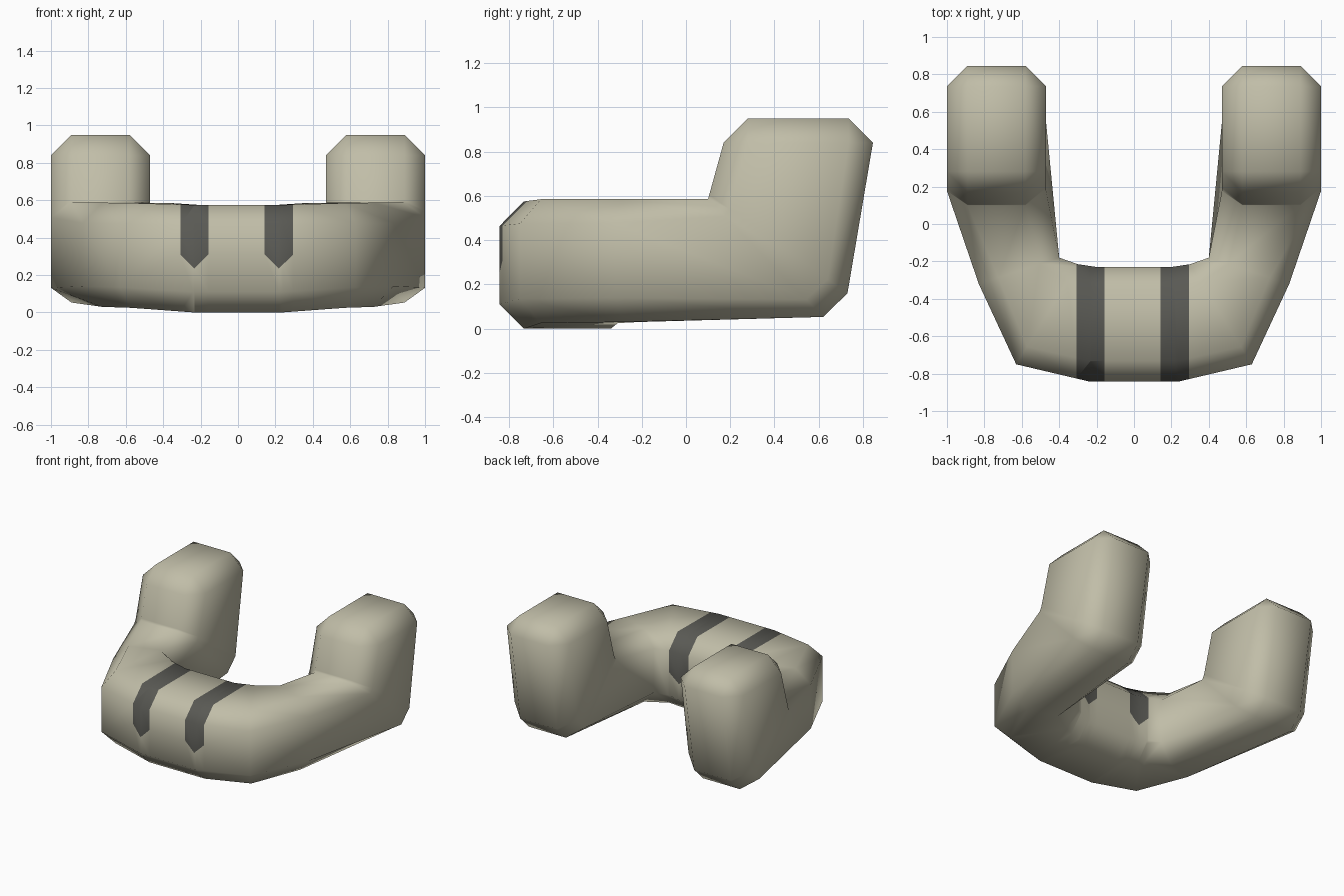
import bpy, bmesh, math
from mathutils import Vector

if "Cube" in bpy.data.objects:
    bpy.data.objects.remove(bpy.data.objects["Cube"])

CH = 0.11  # corner chamfer


def material(name, rgb):
    m = bpy.data.materials.new(name)
    m.diffuse_color = (*rgb, 1)
    m.use_nodes = True
    m.node_tree.nodes["Principled BSDF"].inputs["Base Color"].default_value = m.diffuse_color
    return m


def chamfered(corners, c):
    """Eight-sided ring from four corner points."""
    pts = []
    for i, p in enumerate(corners):
        a = (corners[i - 1] - p).normalized()
        b = (corners[(i + 1) % 4] - p).normalized()
        pts += [p + a * c, p + b * c]
    return pts


def upright(inner, outer, z0, z1):
    """Ring standing upright across the bar, between two plan points."""
    (xi, yi), (xo, yo) = inner, outer
    return chamfered([Vector((xi, yi, z1)), Vector((xo, yo, z1)),
                      Vector((xo, yo, z0)), Vector((xi, yi, z0))], CH)


def tilted(xi, xo, front, back, c=CH):
    """Ring between a front (y, z) edge and a back (y, z) edge."""
    return chamfered([Vector((xi, *front)), Vector((xo, *front)),
                      Vector((xo, *back)), Vector((xi, *back))], c)


# right half of the curved bar, ending in an upright post
half = [
    upright((0.20, -0.23), (0.24, -0.842), 0.0, 0.575),
    upright((0.30, -0.215), (0.63, -0.75), 0.025, 0.585),
    upright((0.40, -0.18), (0.83, -0.32), 0.03, 0.587),
    tilted(0.47, 1.0, (0.10, 0.587), (0.62, 0.053)),
    tilted(0.47, 1.0, (0.105, 0.605), (0.73, 0.16)),
    tilted(0.47, 1.0, (0.17, 0.84), (0.845, 0.84)),
    tilted(0.58, 0.89, (0.28, 0.95), (0.735, 0.95), 0),
]
mirrored = [[Vector((-p.x, p.y, p.z)) for p in r] for r in reversed(half)]

bm = bmesh.new()
rings = [[bm.verts.new(p) for p in r] for r in mirrored + half]
for a, b in zip(rings, rings[1:]):
    for i in range(8):
        j = (i + 1) % 8
        bm.faces.new((a[i], a[j], b[j], b[i]))
bm.faces.new(rings[0])
bm.faces.new(rings[-1])
bmesh.ops.remove_doubles(bm, verts=bm.verts[:], dist=0.0005)
bmesh.ops.recalc_face_normals(bm, faces=bm.faces[:])

# dark stripes with pointed ends, cut into the bar
TIP, SHOULDER = 0.235, 0.31


def cut(faces, co, no):
    geom = set(faces)
    for f in faces:
        geom.update(f.edges)
        geom.update(f.verts)
    bmesh.ops.bisect_plane(bm, geom=list(geom), plane_co=co, plane_no=no, dist=1e-5)


stripes = [(-0.308, -0.158), (0.142, 0.295)]
for x0, x1 in stripes:
    xc = (x0 + x1) / 2
    for x in (x0, xc, x1):
        cut(bm.faces[:], (x, 0, 0), (1, 0, 0))
    for lo, hi, side in ((x0, xc, x0), (xc, x1, x1)):
        slope = (SHOULDER - TIP) / (side - xc)
        strip = [f for f in bm.faces if lo < f.calc_center_median().x < hi]
        cut(strip, (xc, 0, TIP), (-slope, 0, 1))
        for f in bm.faces:
            m = f.calc_center_median()
            if lo < m.x < hi and m.z > TIP + slope * (m.x - xc):
                f.material_index = 1

me = bpy.data.meshes.new("curved_bar")
bm.to_mesh(me)
bm.free()
me.materials.append(material("warm stone", (0.53, 0.51, 0.39)))
me.materials.append(material("dark grey", (0.10, 0.10, 0.088)))
bar = bpy.data.objects.new("curved_bar", me)
bpy.context.collection.objects.link(bar)
bpy.context.view_layer.objects.active = bar
bar.select_set(True)
bpy.ops.object.shade_smooth_by_angle(angle=math.radians(70))
